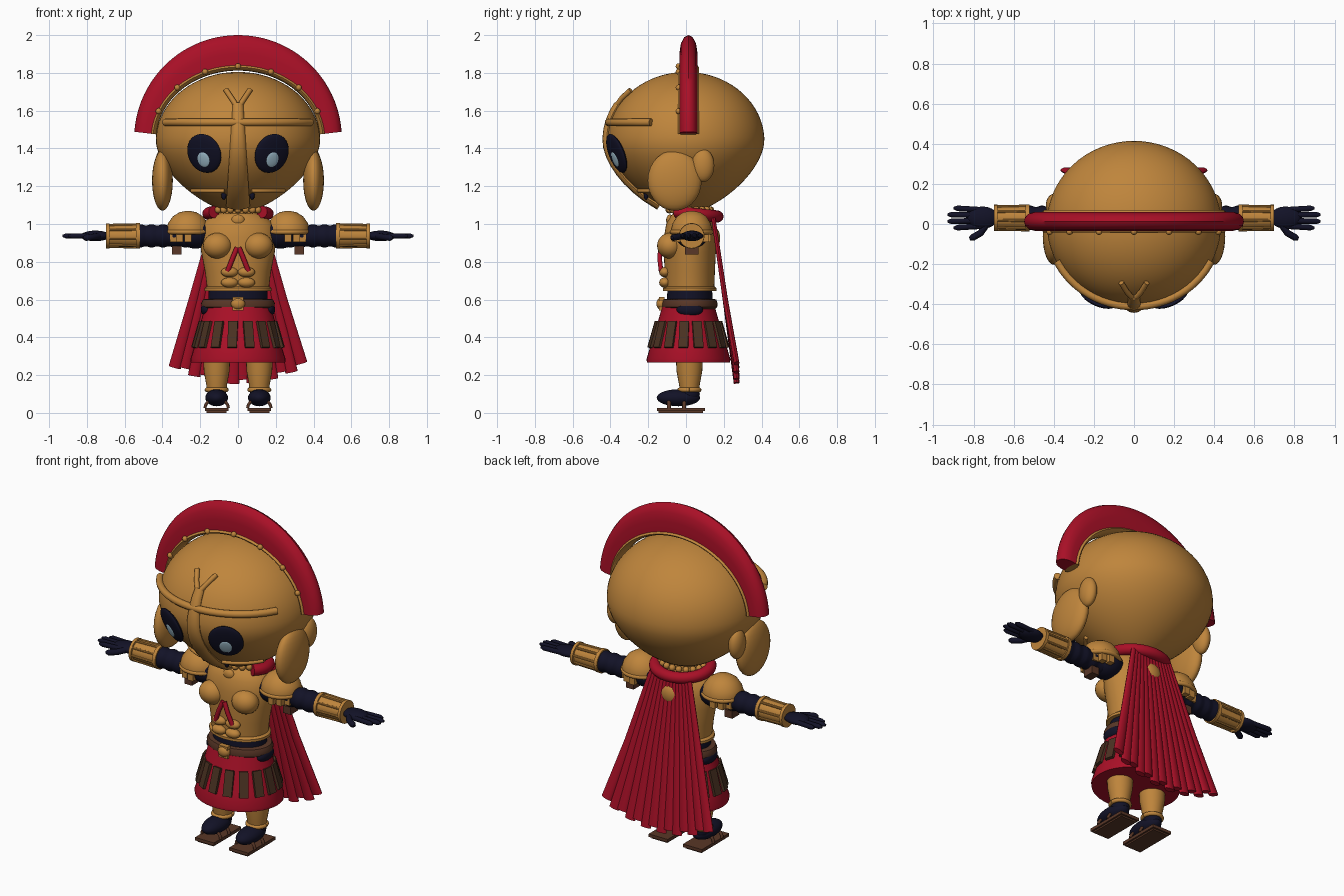
import bpy, bmesh
from math import sin, cos, pi, sqrt, radians
from mathutils import Vector, Matrix

if "Cube" in bpy.data.objects:
    bpy.data.objects.remove(bpy.data.objects["Cube"])


def material(name, rgb):
    m = bpy.data.materials.new(name)
    m.use_nodes = True
    m.diffuse_color = (*rgb, 1)
    m.node_tree.nodes["Principled BSDF"].inputs["Base Color"].default_value = (*rgb, 1)
    return m


GOLD = material("bronze gold", (0.52, 0.235, 0.045))
RED = material("crimson", (0.40, 0.005, 0.02))
NAVY = material("dark navy", (0.006, 0.006, 0.02))
BROWN = material("belt brown", (0.10, 0.038, 0.02))
DARK = material("strap brown", (0.07, 0.032, 0.016))
SHINE = material("eye shine", (0.36, 0.53, 0.63))


def finish(name, bm, mat):
    bmesh.ops.recalc_face_normals(bm, faces=bm.faces)
    me = bpy.data.meshes.new(name)
    bm.to_mesh(me)
    bm.free()
    me.materials.append(mat)
    me.shade_smooth()
    me.set_sharp_from_angle(angle=radians(38))
    ob = bpy.data.objects.new(name, me)
    bpy.context.collection.objects.link(ob)
    return ob


def loft(name, rings, mat):
    """Skin a list of point rings and cap both ends."""
    bm = bmesh.new()
    rows = [[bm.verts.new(p) for p in r] for r in rings]
    n = len(rows[0])
    for a, b in zip(rows, rows[1:]):
        for i in range(n):
            j = (i + 1) % n
            bm.faces.new((a[i], a[j], b[j], b[i]))
    bm.faces.new(rows[0])
    bm.faces.new(rows[-1])
    return finish(name, bm, mat)


def lathe(name, profile, mat, c=(0, 0), n=40):
    """Elliptical rings given as (x radius, y radius, z)."""
    return loft(name, [[(c[0] + rx * cos(2 * pi * i / n), c[1] + ry * sin(2 * pi * i / n), z)
                        for i in range(n)] for rx, ry, z in profile], mat)


def tube(name, pts, radii, mat, ref=(0, 1, 0), n=12):
    """Sweep an ellipse along pts; radii holds (side, ref) pairs."""
    pts = [Vector(p) for p in pts]
    rings = []
    for i, p in enumerate(pts):
        t = (pts[min(i + 1, len(pts) - 1)] - pts[max(i - 1, 0)]).normalized()
        u = t.cross(Vector(ref)).normalized()
        v = u.cross(t)
        a, b = radii[i] if len(radii) > 1 else radii[0]
        rings.append([p + u * a * cos(2 * pi * k / n) + v * b * sin(2 * pi * k / n) for k in range(n)])
    return loft(name, rings, mat)


def ball(name, c, r, mat, rot=None, seg=28):
    bm = bmesh.new()
    bmesh.ops.create_uvsphere(bm, u_segments=seg, v_segments=seg // 2, radius=1)
    m = Matrix.Translation(c) @ (rot or Matrix()) @ Matrix.Diagonal((*r, 1))
    bmesh.ops.transform(bm, matrix=m, verts=bm.verts)
    return finish(name, bm, mat)


def box(name, c, size, mat, rot=None):
    bm = bmesh.new()
    bmesh.ops.create_cube(bm, size=1)
    m = Matrix.Translation(c) @ (rot or Matrix()) @ Matrix.Diagonal((*size, 1))
    bmesh.ops.transform(bm, matrix=m, verts=bm.verts)
    return finish(name, bm, mat)


def ellipse_ring(name, c, rx, ry, r, mat, n=40):
    prof = [(rx + r * cos(a), ry + r * sin(a)) for a in [0]]
    pts = [(c[0] + rx * cos(2 * pi * i / n), c[1] + ry * sin(2 * pi * i / n), c[2]) for i in range(n + 1)]
    return tube(name, pts, [(r, r)], mat, (0, 0, 1), 10)


# Head: a rounded dome tapering to the chin
RX, RY, MID, BOT = 0.435, 0.415, 1.44, 1.05


def head_r(z):
    if z > MID:
        return sqrt(max(0, 1 - ((z - MID) / 0.365) ** 2))
    return max(0, 1 - ((MID - z) / (MID - BOT)) ** 1.7) ** 0.7


def face(x, z, off=0.0):
    """Point on the front of the head, and its outward normal."""
    f = lambda a, b: Vector((a, -RY * sqrt(max(0, head_r(b) ** 2 - (a / RX) ** 2)), b))
    e = 0.004
    n = (f(x + e, z) - f(x - e, z)).cross(f(x, z + e) - f(x, z - e)).normalized()
    return f(x, z) + n * off, n


heights = [(BOT + 1.805) / 2 - (1.805 - BOT) / 2 * cos(pi * (i + 0.2) / 36.4) for i in range(37)]
lathe("head", [(RX * head_r(z), RY * head_r(z), z) for z in heights], GOLD, n=64)

# Crest and its riveted trim
CY = 0.013
section = [(-0.046, 0), (-0.048, 0.45), (-0.04, 0.75), (-0.022, 0.94), (0, 1),
           (0.022, 0.94), (0.04, 0.75), (0.048, 0.45), (0.046, 0)]
arc = [radians(4 + 172 * i / 48) for i in range(49)]
loft("crest", [[((0.445 + 0.105 * s) * cos(a), CY + w, 1.45 + (0.375 + 0.175 * s) * sin(a))
                for w, s in section] for a in arc], RED)
trim = [(0.45 * cos(a), CY, 1.45 + 0.38 * sin(a)) for a in arc]
tube("crest_trim", trim, [(0.018, 0.056)], GOLD)
for i in range(1, 8):
    a = pi * i / 8
    ball("trim_rivet", (0.455 * cos(a), CY - 0.052, 1.45 + 0.385 * sin(a)), (0.016,) * 3, GOLD, seg=12)

# Brow bar, nose guard and forked ornament
tube("brow_bar", [face(0.375 * i / 12, 1.535, 0.01)[0] for i in range(-12, 13)], [(0.02, 0.02)], GOLD, (0, 0, 1))
steps = [i / 12 for i in range(13)]
tube("nose_guard", [face(0, 1.63 - 0.53 * t, 0.006)[0] for t in steps],
     [(0.028 + 0.035 * t, 0.022) for t in steps], GOLD)

for s in (-1, 1):
    tube("brow_fork", [face(s * 0.008, 1.62, 0.01)[0], face(s * 0.035, 1.66, 0.012)[0],
                       face(s * 0.062, 1.70, 0.012)[0]], [(0.014, 0.014)], GOLD)
    # Eyes
    p, n = face(s * 0.177, 1.375, 0.004)
    rot = n.to_track_quat('Z', 'Y').to_matrix().to_4x4()
    ball("eye", p, (0.097, 0.11, 0.022), NAVY, rot)
    ball("eye_shine", p + n * 0.02 + rot.to_3x3() @ Vector((0, -0.027, 0)), (0.035, 0.043, 0.007), SHINE, rot)
    # Mouth edge and cheek guards
    tube("mouth_edge", [face(s * (0.07 + 0.17 * i / 8), 1.18, 0.006)[0] for i in range(9)],
         [(0.011, 0.011)], GOLD, (0, 0, 1))
    ball("mouth_gap", face(s * 0.075, 1.155)[0], (0.014, 0.012, 0.028), NAVY, seg=12)
    ball("cheek_guard", (s * 0.40, -0.06, 1.23), (0.055, 0.143, 0.16), GOLD)
    ball("ear_flap", (s * 0.40, 0.09, 1.31), (0.04, 0.06, 0.088), GOLD)

# Neck, beads and cuirass
TY = 0.02
lathe("neck", [(0.11, 0.09, 0.98), (0.1, 0.085, 1.1)], GOLD, (0, TY))
for i in range(20):
    a = 2 * pi * i / 20
    ball("neck_bead", (0.13 * cos(a), TY + 0.11 * sin(a), 1.075), (0.019,) * 3, GOLD, seg=10)
lathe("cuirass", [(0.178, 0.142, 0.645), (0.178, 0.142, 0.66), (0.165, 0.13, 0.67), (0.175, 0.133, 0.75),
                  (0.195, 0.138, 0.85), (0.203, 0.137, 0.93), (0.19, 0.125, 1.0), (0.14, 0.1, 1.045),
                  (0.1, 0.08, 1.06)], GOLD, (0, TY))
ball("back_boss", (0, 0.145, 0.925), (0.06, 0.036, 0.06), GOLD)
ball("throat_boss", (0, -0.085, 1.02), (0.035, 0.02, 0.03), GOLD)
for s in (-1, 1):
    ball("chest_plate", (s * 0.108, -0.085, 0.885), (0.077, 0.068, 0.068), GOLD)
    for z in (0.745, 0.69):
        ball("abdomen_plate", (s * 0.045, -0.112, z), (0.045, 0.03, 0.027), GOLD)
    tube("chest_ribbon", [(s * 0.005, -0.135, 0.875), (s * 0.028, -0.14, 0.82), (s * 0.055, -0.132, 0.75)],
         [(0.013, 0.012)], RED)

# Waist, belt and skirt
lathe("waist", [(0.16, 0.125, 0.55), (0.155, 0.118, 0.65)], NAVY, (0, TY))
lathe("belt", [(0.175, 0.135, 0.55), (0.192, 0.145, 0.56), (0.195, 0.147, 0.58), (0.185, 0.14, 0.6),
               (0.165, 0.125, 0.604)], BROWN, (0, TY))
bpy_rot = Matrix.Rotation(pi / 2, 4, 'X')
box("buckle", (0, -0.128, 0.578), (0.06, 0.03, 0.07), GOLD)
ball("buckle_boss", (0, -0.132, 0.578), (0.038, 0.025, 0.032), GOLD, seg=16)
lathe("skirt", [(0.175, 0.14, 0.56), (0.195, 0.16, 0.49), (0.228, 0.2, 0.36), (0.252, 0.222, 0.285),
                (0.25, 0.22, 0.268)], RED, (0, 0.013))
for i in range(16):
    a = 2 * pi * i / 16 - pi / 2 - 0.13
    rot = Matrix.Rotation(a, 4, 'Z') @ Matrix.Rotation(-0.28, 4, 'Y')
    box("skirt_strap", (0.218 * cos(a), 0.013 + 0.188 * sin(a), 0.415), (0.018, 0.05, 0.145), DARK, rot)

for s in (-1, 1):
    ball("hip_pouch", (s * 0.165, 0.02, 0.547), (0.032, 0.07, 0.037), NAVY)
    # Legs, feet and sandals
    x = s * 0.113
    lathe("leg", [(0.052, 0.05, 0.12), (0.055, 0.055, 0.15), (0.068, 0.068, 0.22), (0.075, 0.075, 0.35)],
          GOLD, (x, 0.018), 24)
    ellipse_ring("ankle_ring", (x, 0.018, 0.122), 0.052, 0.052, 0.012, GOLD, 24)
    ball("foot", (x, -0.04, 0.08), (0.06, 0.115, 0.045), NAVY)
    ball("ankle", (x, 0.018, 0.1), (0.05, 0.055, 0.045), NAVY)
    box("sole", (x, -0.027, 0.018), (0.125, 0.255, 0.018), BROWN)
    box("sole_rim", (x, -0.027, 0.005), (0.105, 0.235, 0.01), BROWN)
    for y in (-0.09, -0.01):
        tube("sandal_strap", [(x + 0.062 * cos(pi * k / 10), y, 0.025 + 0.05 * sin(pi * k / 10)) for k in range(11)],
             [(0.008, 0.01)], BROWN)

    # Shoulder guards with hanging flaps
    ball("shoulder", (s * 0.225, 0.03, 0.95), (0.1, 0.09, 0.08), NAVY)
    lathe("shoulder_guard", [(0.112, 0.108, 0.955), (0.115, 0.11, 0.97), (0.105, 0.1, 1.005),
                             (0.08, 0.078, 1.04), (0.045, 0.045, 1.062), (0.005, 0.005, 1.07)],
          GOLD, (s * 0.265, 0.03), 32)
    ellipse_ring("shoulder_rim", (s * 0.265, 0.03, 0.958), 0.108, 0.104, 0.013, GOLD, 32)
    for k in range(7):
        a = -pi / 2 + pi * k / 6
        box("shoulder_flap", (s * (0.265 + 0.09 * cos(a)), 0.03 + 0.085 * sin(a), 0.93), (0.035, 0.035, 0.05), GOLD)
    box("arm_tab", (s * 0.325, 0.03, 0.862), (0.05, 0.07, 0.045), BROWN)

    # Arms with wrapped sleeves
    AY, AZ = 0.03, 0.937
    xs = [0.18 + 0.36 * k / 24 for k in range(25)]
    tube("sleeve", [(s * v, AY, AZ) for v in xs],
         [(0.056 + 0.005 * (k // 2 % 2),) * 2 for k in range(25)], NAVY, n=24)
    cuff = [(0.52, 0.055), (0.52, 0.068), (0.54, 0.068), (0.541, 0.06), (0.68, 0.056),
            (0.681, 0.066), (0.698, 0.066), (0.698, 0.05)]
    bm_rings = [[(s * v, AY + r * cos(2 * pi * k / 28), AZ + r * sin(2 * pi * k / 28)) for k in range(28)]
                for v, r in cuff]
    loft("forearm_cuff", bm_rings, GOLD)
    for k in range(8):
        a = 2 * pi * k / 8 + 0.2
        tube("cuff_rib", [(s * 0.53, AY + 0.061 * cos(a), AZ + 0.061 * sin(a)),
                          (s * 0.69, AY + 0.058 * cos(a), AZ + 0.058 * sin(a))], [(0.007, 0.007)], GOLD, (0.3, 0.7, 0.6), 8)

    # Hands
    ball("palm", (s * 0.755, 0.032, AZ), (0.078, 0.055, 0.028), NAVY)
    for k, tip in enumerate((0.9, 0.93, 0.93, 0.9)):
        y = -0.012 + 0.028 * k
        pts = [(s * v, y + 0.1 * (v - 0.78) * (k - 1.5) * 0.4, AZ) for v in (0.76, 0.82, tip - 0.02, tip)]
        tube("finger", pts, [(0.014, 0.014)] * 3 + [(0.006, 0.006)], NAVY, (0, 0, 1), 10)
    tube("thumb", [(s * 0.73, 0.005, AZ), (s * 0.765, -0.045, AZ - 0.005), (s * 0.805, -0.068, AZ - 0.01),
                   (s * 0.82, -0.074, AZ - 0.01)], [(0.017, 0.017)] * 3 + [(0.008, 0.008)], NAVY, (0, 0, 1), 10)

# Collar roll and pleated cape
roll = [radians(-35 + 250 * i / 30) for i in range(31)]
tube("collar_roll", [(0.155 * cos(a), 0.03 + 0.135 * sin(a), 1.055 - 0.015 * sin(a)) for a in roll],
     [(0.034, 0.032)], RED, (0, 0, 1), 14)
for i in range(14):
    t = (i - 6.5) / 6.5
    bottom = 0.155 + 0.085 * t * t + 0.022 * (i % 2)
    tube("cape_pleat", [(0.125 * t, 0.145, 1.03), (0.235 * t, 0.208, 0.6), (0.335 * t, 0.268, bottom)],
         [(0.014, 0.011), (0.026, 0.014), (0.033, 0.015)], RED)
